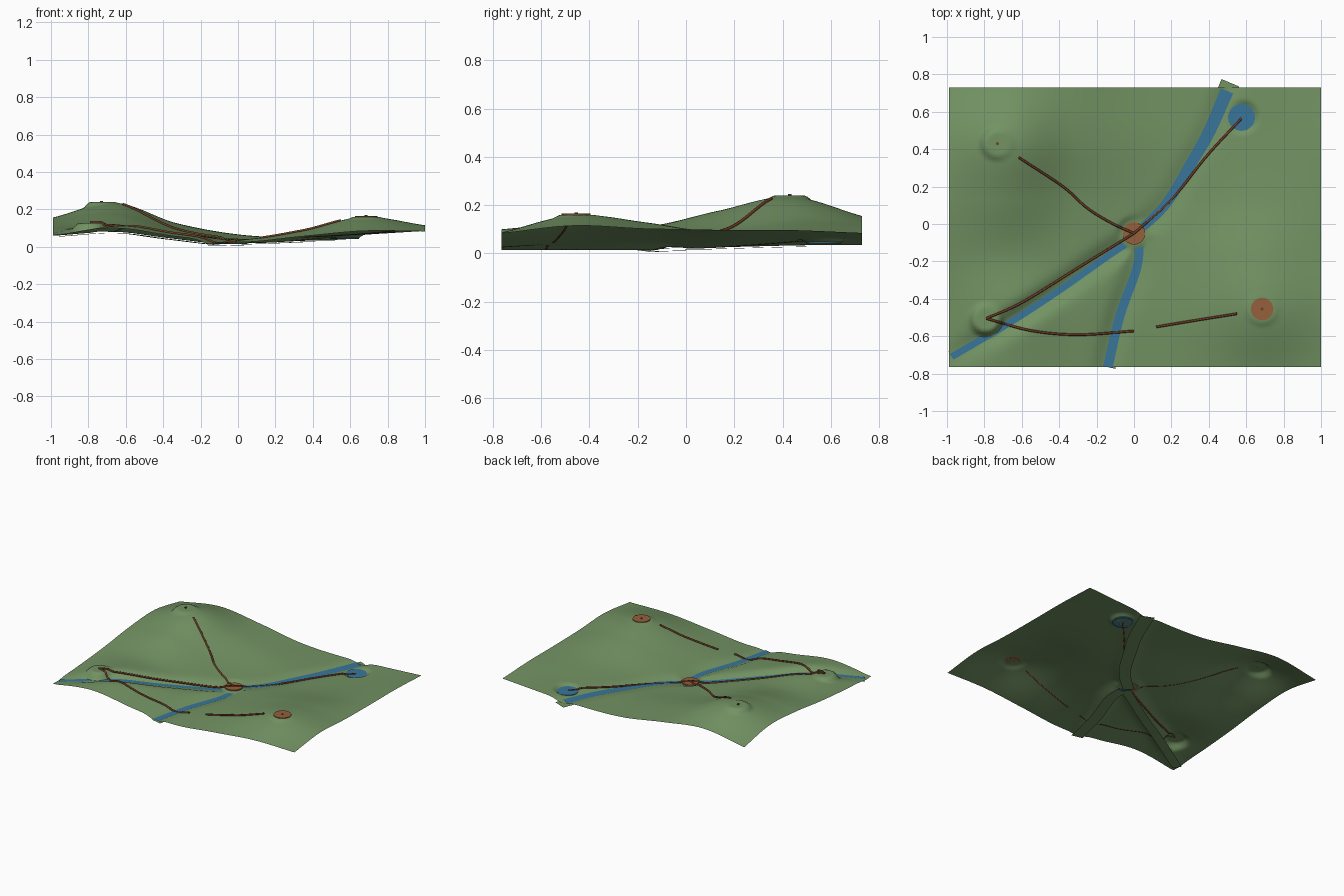
import bpy, bmesh, math
from mathutils import Vector

if "Cube" in bpy.data.objects:
    bpy.data.objects.remove(bpy.data.objects["Cube"])


def mat(name, rgb):
    m = bpy.data.materials.new(name)
    m.diffuse_color = (*rgb, 1)
    m.use_nodes = True
    m.node_tree.nodes["Principled BSDF"].inputs["Base Color"].default_value = m.diffuse_color
    return m


GRASS = mat("grass_green", (0.17, 0.29, 0.125))
WATER = mat("water_blue", (0.04, 0.18, 0.32))
CLAY = mat("clay_orange", (0.30, 0.115, 0.045))
TRAIL = mat("trail_brown", (0.17, 0.05, 0.02))

X0, X1, Y0, Y1 = -0.99, 1.0, -0.765, 0.73

# Coarse terrain heights, rows from front to back
HEIGHTS = [
    [.065, .100, .055, .025, .055, .085, .083],
    [.080, .125, .075, .040, .085, .158, .115],
    [.105, .110, .075, .040, .075, .128, .102],
    [.140, .175, .090, .045, .050, .080, .098],
    [.155, .235, .125, .065, .050, .065, .097],
    [.105, .155, .115, .062, .050, .065, .085],
]

# Stream centre lines (x, y, z) and water width
STREAMS = {
    "north_east": ([(0, -.06, .018), (.165, .10, .024), (.30, .315, .030),
                    (.405, .50, .034), (.515, .755, .034)], .045, .072),
    "south_west": ([(-.975, -.71, .060), (-.66, -.525, .080), (-.40, -.355, .050),
                    (-.13, -.165, .018), (.01, -.075, .012)], .036, .036),
    "south": ([(.03, -.09, .012), (.015, -.235, .014), (-.075, -.49, .015),
               (-.14, -.765, .014)], .045, .052),
}

# Levelled round sites (x, y, z)
SITES = {"hub": (0, -.05, .027), "hill_top": (-.73, .43, .240), "knoll": (-.79, -.51, .128),
         "ridge": (.685, -.455, .160), "pond": (.575, .57, .042)}


def cubic(p, t):
    a, b, c, d = p
    return b + .5 * t * (c - a + t * (2 * a - 5 * b + 4 * c - d + t * (3 * (b - c) + d - a)))


def sample(row, u):
    n = len(row) - 1
    i = min(int(u * n), n - 1)
    get = lambda k: (2 * row[0] - row[1] if k < 0 else
                     2 * row[n] - row[n - 1] if k > n else row[k])
    return cubic([get(i + k) for k in (-1, 0, 1, 2)], u * n - i)


def smooth_path(pts, steps=10):
    pts = [Vector(p) for p in pts]
    ext = [2 * pts[0] - pts[1]] + pts + [2 * pts[-1] - pts[-2]]
    out = [cubic(ext[i:i + 4], k / steps) for i in range(len(pts) - 1) for k in range(steps)]
    return out + [pts[-1]]


LINES = {k: smooth_path(v[0], 6) for k, v in STREAMS.items()}


def ground(x, y):
    u = min(max((x - X0) / (X1 - X0), 0), 1)
    v = min(max((y - Y0) / (Y1 - Y0), 0), 1)
    h = sample([sample(r, u) for r in HEIGHTS], v)
    # stream valleys
    best, bz = 9, 0
    for line in LINES.values():
        for a, b in zip(line, line[1:]):
            dx, dy = b.x - a.x, b.y - a.y
            t = min(max(((x - a.x) * dx + (y - a.y) * dy) / (dx * dx + dy * dy), 0), 1)
            d = math.hypot(x - a.x - t * dx, y - a.y - t * dy)
            if d < best:
                best, bz = d, a.z + t * (b.z - a.z)
    w = math.exp(-(best / .06) ** 2)
    h += (bz - h) * w
    # levelled sites
    for sx, sy, sz in SITES.values():
        d = math.hypot(x - sx, y - sy)
        s = min(max((.10 - d) / .04, 0), 1)
        h += (sz - h) * s * s * (3 - 2 * s)
    return h


def make(name, verts, faces, material):
    me = bpy.data.meshes.new(name)
    me.from_pydata(verts, [], faces)
    me.materials.append(material)
    me.polygons.foreach_set("use_smooth", [True] * len(me.polygons))
    ob = bpy.data.objects.new(name, me)
    bpy.context.collection.objects.link(ob)
    return ob


def quads(nx, ny):
    return [(j * nx + i, j * nx + i + 1, (j + 1) * nx + i + 1, (j + 1) * nx + i)
            for j in range(ny - 1) for i in range(nx - 1)]


# Terrain sheet
NX, NY = 141, 107
verts = []
for j in range(NY):
    for i in range(NX):
        x, y = X0 + (X1 - X0) * i / (NX - 1), Y0 + (Y1 - Y0) * j / (NY - 1)
        verts.append((x, y, ground(x, y)))
make("terrain", verts, quads(NX, NY), GRASS)


# Flat ribbon along a line
def ribbon(name, line, w0, w1, lift, material):
    vs, n = [], len(line)
    for i, p in enumerate(line):
        d = line[min(i + 1, n - 1)] - line[max(i - 1, 0)]
        side = Vector((-d.y, d.x, 0)).normalized() * (w0 + (w1 - w0) * i / (n - 1)) / 2
        for s in (1, -1):
            q = p + side * s
            vs.append((q.x, q.y, p.z + lift))
    make(name, vs, [(2 * i, 2 * i + 1, 2 * i + 3, 2 * i + 2) for i in range(n - 1)], material)


for name, (pts, w0, w1) in STREAMS.items():
    line = LINES[name]
    ribbon(name + "_stream", line[:-1] if name == "north_east" else line, w0, w1, .007, WATER)
    ribbon(name + "_bed", line, w0 + .03, w1 + .03, -.006, GRASS)


# Round plates and marker pegs on the sites
def disc(name, site, r, h, material, lift=0):
    x, y, z = SITES[site]
    bpy.ops.mesh.primitive_cylinder_add(vertices=32, radius=r, depth=h,
                                        location=(x, y, z + h / 2 + lift))
    ob = bpy.context.object
    ob.name = name
    ob.data.materials.append(material)


disc("hub_plaza", "hub", .06, .008, CLAY)
disc("ridge_plaza", "ridge", .06, .005, CLAY)
disc("pond_water", "pond", .072, .005, WATER)
disc("hill_marker", "hill_top", .008, .006, TRAIL)
disc("ridge_marker", "ridge", .008, .004, TRAIL, .005)

# Trails draped over the ground
TRAILS = {
    "hill_trail": [(-.615, .355), (-.38, .20), (-.25, .085), (-.12, .005), (0, -.05)],
    "pond_trail": [(0, -.05), (.20, .13), (.39, .365), (.575, .565)],
    "knoll_trail": [(0, -.05), (-.30, -.235), (-.60, -.42), (-.79, -.505)],
    "south_trail": [(-.79, -.505), (-.55, -.57), (-.30, -.592), (0, -.572)],
    "ridge_trail": [(.12, -.55), (.33, -.515), (.55, -.48)],
}
for name, pts in TRAILS.items():
    line = smooth_path([(x, y, 0) for x, y in pts], 14)
    cu = bpy.data.curves.new(name, "CURVE")
    cu.dimensions = "3D"
    cu.bevel_depth = .0065
    cu.bevel_resolution = 1
    cu.use_fill_caps = True
    sp = cu.splines.new("POLY")
    sp.points.add(len(line) - 1)
    for p, q in zip(sp.points, line):
        near_hub = math.hypot(q.x, q.y + .05) < .06
        p.co = (q.x, q.y, ground(q.x, q.y) + (.008 if near_hub else .004), 1)
    cu.materials.append(TRAIL)
    bpy.context.collection.objects.link(bpy.data.objects.new(name, cu))
